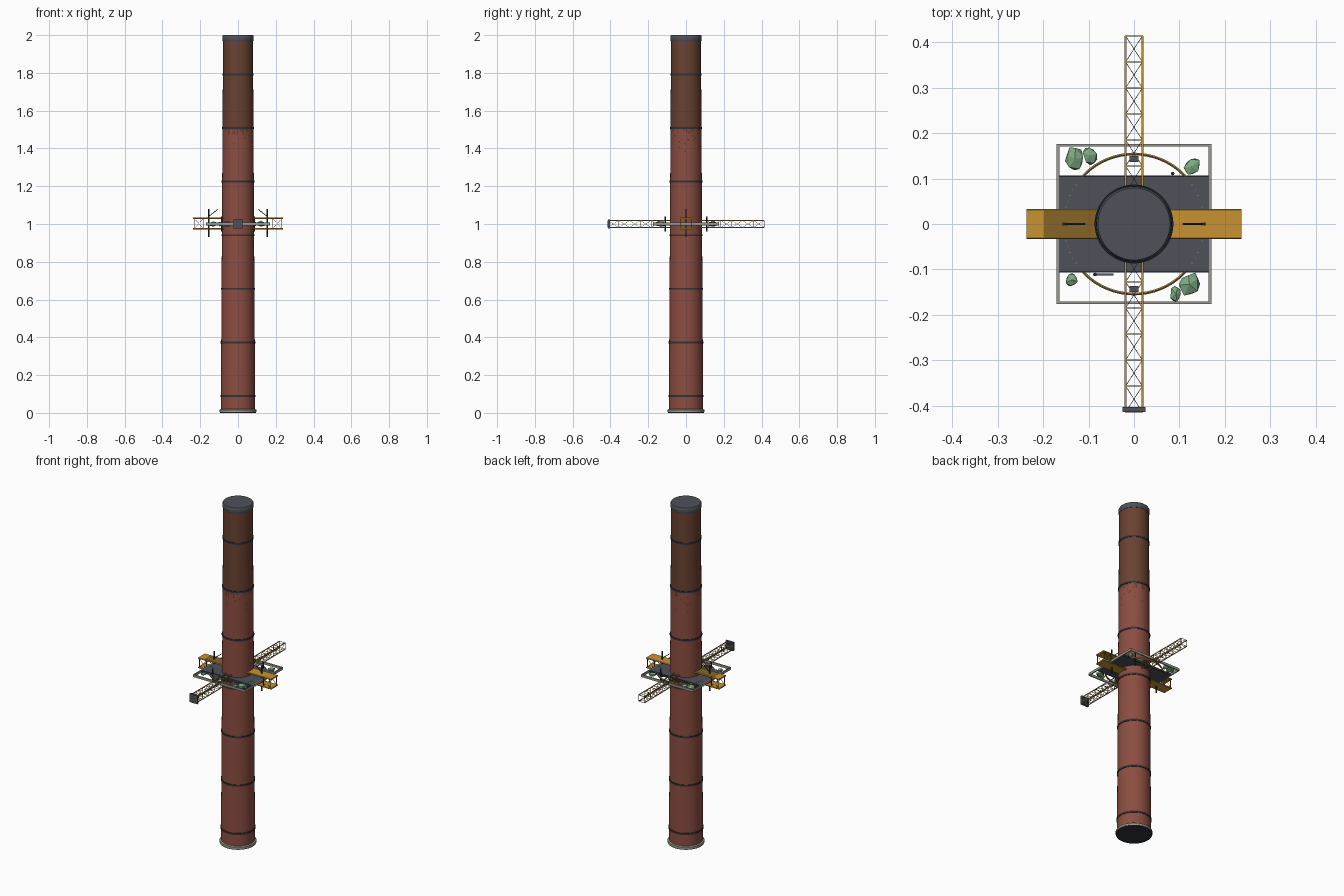
import bpy, bmesh, math, random
from mathutils import Vector, Matrix

random.seed(4)
if "Cube" in bpy.data.objects:
    bpy.data.objects.remove(bpy.data.objects["Cube"])


def material(name, r, g, b):
    m = bpy.data.materials.new(name)
    m.use_nodes = True
    m.diffuse_color = (r, g, b, 1)
    m.node_tree.nodes["Principled BSDF"].inputs["Base Color"].default_value = (r, g, b, 1)
    return m


BRICK = material("brick_red", .26, .075, .053)
SOOT = material("sooty_brown", .14, .053, .03)
SLATE = material("slate_grey", .075, .083, .1)
IRON = material("dark_iron", .03, .034, .04)
STONE = material("pale_grey", .32, .31, .28)
ORANGE = material("orange_paint", .58, .29, .03)
OCHRE = material("dark_ochre", .24, .13, .02)
BRASS = material("brass", .45, .29, .07)
GREEN = material("leaf_green", .2, .4, .22)
BLUE = material("navy_blue", .03, .06, .15)


def finish(name, bm, *mats, smooth=False):
    bmesh.ops.recalc_face_normals(bm, faces=bm.faces)
    mesh = bpy.data.meshes.new(name)
    bm.to_mesh(mesh)
    bm.free()
    ob = bpy.data.objects.new(name, mesh)
    bpy.context.collection.objects.link(ob)
    for m in mats:
        mesh.materials.append(m)
    if smooth:
        bpy.ops.object.select_all(action='DESELECT')
        ob.select_set(True)
        bpy.context.view_layer.objects.active = ob
        bpy.ops.object.shade_smooth_by_angle(angle=math.radians(35))
    return ob


def add_box(bm, centre, size):
    mat = Matrix.Translation(centre) @ Matrix.Diagonal((*size, 1))
    bmesh.ops.create_cube(bm, size=1, matrix=mat)


def add_bar(bm, p, q, w, sides=4):
    p, q = Vector(p), Vector(q)
    d = q - p
    turn = d.to_track_quat('Z', 'Y').to_matrix().to_4x4()
    spin = Matrix.Rotation(math.pi / 4, 4, 'Z')
    bmesh.ops.create_cone(bm, cap_ends=True, segments=sides, radius1=w, radius2=w,
                          depth=d.length, matrix=Matrix.Translation((p + q) / 2) @ turn @ spin)


def box(name, centre, size, mat):
    bm = bmesh.new()
    add_box(bm, centre, size)
    return finish(name, bm, mat)


def lathe(name, profile, mat, closed=False, segs=64):
    bm = bmesh.new()
    rings = [[bm.verts.new((r * math.cos(a), r * math.sin(a), z))
              for a in (2 * math.pi * i / segs for i in range(segs))] for r, z in profile]
    pairs = list(zip(rings, rings[1:])) + ([(rings[-1], rings[0])] if closed else [])
    for a, b in pairs:
        for i in range(segs):
            j = (i + 1) % segs
            bm.faces.new((a[i], a[j], b[j], b[i]))
    if not closed:
        bm.faces.new(rings[0])
        bm.faces.new(rings[-1])
    return finish(name, bm, mat, smooth=True)


def stack_radius(z):
    return .091 - .006 * z


# Tapering brick stack, sooty above with drips running down
levels = [.01, .66, 1.3] + [1.3 + .01 * i for i in range(1, 22)] + [1.98]
stack = lathe("brick_stack", [(stack_radius(z), z) for z in levels], BRICK)
stack.data.materials.append(SOOT)
drips = [random.choice((0, 0, .01, .02, .04)) for _ in range(64)]
for f in stack.data.polygons:
    z = f.center.z
    column = int((math.atan2(f.center.y, f.center.x) % (2 * math.pi)) / (2 * math.pi) * 64) % 64
    stain = 1.38 < z < 1.5 and random.random() < .05
    if z > 1.51 - drips[column] or stain:
        f.material_index = 1

# Foot, cap and iron hoops
lathe("stone_foot", [(.098, .004), (.098, .016), (.092, .02)], STONE)
lathe("foot_underside", [(.096, 0), (.096, .005)], IRON)
lathe("chimney_cap", [(.081, 1.968), (.083, 1.974), (.083, 1.993), (.079, 2)], SLATE)
for n in range(7):
    z = .09 + .2835 * n
    r = stack_radius(z)
    lathe(f"iron_hoop_{n + 1}", [(r - .002, z - .005), (r + .003, z - .005),
                                 (r + .003, z + .005), (r - .002, z + .005)], IRON, closed=True)

# Deck, trim and surrounding frame
box("deck", (0, 0, 1), (.33, .21, .014), SLATE)
for s, side in ((-1, "front"), (1, "back")):
    box(f"{side}_deck_trim", (0, s * .1055, .998), (.33, .002, .01), BLUE if s < 0 else IRON)
bm = bmesh.new()
for s in (-1, 1):
    add_box(bm, (s * .167, 0, 1), (.006, .352, .014))
    add_box(bm, (0, s * .173, 1), (.328, .006, .014))
finish("outer_frame", bm, STONE)
box("front_panel", (-.068, -.111, .998), (.045, .005, .03), SLATE)

# Brass ring with rivets on the deck
lathe("brass_ring", [(.151, .996), (.154, .993), (.157, .996), (.157, 1.002),
                     (.154, 1.005), (.151, 1.002)], BRASS, closed=True)
bm = bmesh.new()
for sx in (-1, 1):
    for sy in (-1, 1):
        for k in range(5):
            a = math.radians(14 + 5 * k)
            add_box(bm, (sx * .154 * math.cos(a), sy * .154 * math.sin(a), 1.007), (.002, .002, .003))
finish("ring_rivets", bm, BRASS)

# Twin decked wings with struts and wire bracing
for s, side in ((-1, "right"), (1, "left")):
    for z, level in ((.975, "lower"), (1.03, "upper")):
        bm = bmesh.new()
        add_box(bm, (s * .156, 0, z), (.162, .066, .007))
        bmesh.ops.bevel(bm, geom=[e for e in bm.edges if abs(e.verts[0].co.x - e.verts[1].co.x) > .1],
                        offset=.0025, segments=1, affect='EDGES')
        finish(f"{side}_{level}_wing", bm, ORANGE)
    bm = bmesh.new()
    for y in (-.028, .028):
        for x in (.23, .185):
            add_bar(bm, (s * x, y, .975), (s * x, y, 1.03), .002)
        add_bar(bm, (s * .23, y, .977), (s * .185, y, 1.028), .001)
        add_bar(bm, (s * .185, y, .977), (s * .23, y, 1.028), .001)
    finish(f"{side}_wing_struts", bm, OCHRE)

    # Upright spindle with angled lever
    bm = bmesh.new()
    add_bar(bm, (s * .155, 0, .93), (s * .155, 0, 1.08), .0035, 8)
    add_bar(bm, (s * .155, 0, 1.04), (s * .108, 0, 1.077), .002, 6)
    finish(f"{side}_spindle", bm, IRON)
box("weathered_wing_patch", (-.139, 0, 1.0337), (.118, .06, .001), OCHRE)

# Lattice booms, front and back
for s, side in ((-1, "front"), (1, "back")):
    chords, braces = bmesh.new(), bmesh.new()
    w = .0185
    corners = [(-w, 1 - w), (w, 1 - w), (w, 1 + w), (-w, 1 + w)]
    ys = [s * (.07 + .0573 * i) for i in range(7)]
    for i, (x, z) in enumerate(corners):
        x2, z2 = corners[(i + 1) % 4]
        add_bar(chords, (x, ys[0], z), (x, ys[-1], z), .0028)
        for y in ys:
            add_bar(braces, (x, y, z), (x2, y, z2), .0013)
        for a, b in zip(ys, ys[1:]):
            add_bar(braces, (x, a, z), (x2, b, z2), .001)
            if i % 2 == 0:
                add_bar(braces, (x2, a, z2), (x, b, z), .001)
    finish(f"{side}_boom_chords", chords, BRASS if s < 0 else ORANGE)
    finish(f"{side}_boom_braces", braces, OCHRE)
    box(f"{side}_boom_bracket", (0, s * .143, 1.012), (.02, .014, .014), SLATE)
    bm = bmesh.new()
    add_bar(bm, (-s * -.085, s * .111, .96), (s * .085, s * .111, 1.04), .004, 8)
    finish(f"{side}_deck_post", bm, IRON)
box("boom_end_box", (0, -.408, 1), (.05, .012, .05), SLATE)

# Faceted foliage clumps tucked inside the frame
clumps = [(-.13, .143, .026), (-.097, .15, .019), (.127, .126, .022), (-.137, -.123, .016),
          (.122, -.133, .027), (.092, -.153, .017)]
for n, (x, y, r) in enumerate(clumps):
    bm = bmesh.new()
    bmesh.ops.create_icosphere(bm, subdivisions=1, radius=r)
    for v in bm.verts:
        v.co *= random.uniform(.8, 1.15)
    lean = Matrix.Rotation(random.uniform(-.8, .8), 4, 'Z')
    bm.transform(Matrix.Translation((x, y, 1)) @ lean @ Matrix.Diagonal((.85, 1.1, .6, 1)))
    finish(f"foliage_clump_{n + 1}", bm, GREEN)
